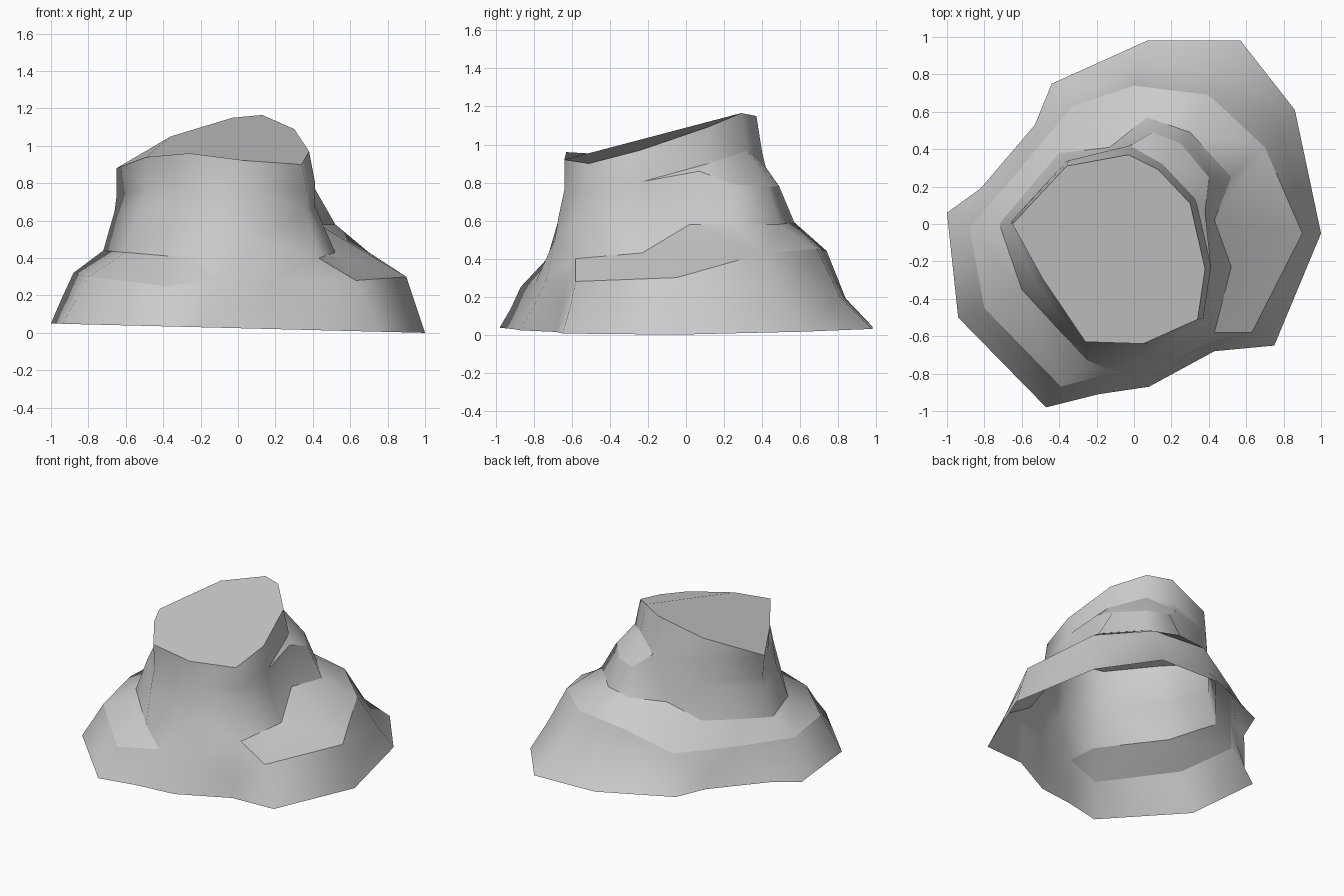
import bpy
import bmesh

# Remove the default cube
default_cube = bpy.data.objects.get("Cube")
if default_cube:
    bpy.data.objects.remove(default_cube, do_unlink=True)

# One plain stone colour
STONE_COLOUR = (.6, .6, .6, 1)
stone = bpy.data.materials.new("grey stone")
stone.use_nodes = True
stone.diffuse_color = STONE_COLOUR
shader = stone.node_tree.nodes["Principled BSDF"]
shader.inputs["Base Color"].default_value = STONE_COLOUR
shader.inputs["Roughness"].default_value = .8

# Foot outline on the ground, counter-clockwise from the -x side
foot_outline = [
    (-1, .06), (-.94, -.5), (-.47, -.98), (-.19, -.91), (.08, -.87),
    (.43, -.68), (.75, -.65), (1, -.05), (.86, .61), (.57, .98),
    (.07, .98), (-.44, .75), (-.53, .53), (-.82, .19),
]

# Skirt part-way up, drawn in at the back so that the foot flares
skirt = [
    (-.94, .02, .19), (-.87, -.48, .17), (-.43, -.92, .14),
    (-.14, -.85, .15), (.14, -.8, .15), (.44, -.65, .14), (.69, -.61, .14),
    (.95, -.05, .15), (.78, .52, .2), (.48, .81, .2), (.04, .84, .19),
    (-.38, .68, .17), (-.52, .46, .17), (-.72, .23, .17),
]

# Outer lip of the two sloping ledges, joined by plain wall between them
ledge_lip = [
    (-.88, -.02, .32), (-.8, -.45, .3), (-.39, -.87, .25),
    (-.1, -.79, .28), (.2, -.73, .3), (.44, -.63, .27), (.63, -.58, .28),
    (.9, -.05, .3), (.7, .41, .43), (.4, .69, .45), (0, .74, .44),
    (-.33, .63, .3), (-.63, .27, .3),
]

# Crease where the ledges meet the upper wall
ledge_crease = [
    (-.72, 0, .44), (-.6, -.35, .43), (-.25, -.73, .4), (.08, -.69, .5),
    (.43, -.58, .4), (.52, -.23, .43), (.43, .02, .58), (.52, .25, .58),
    (.3, .49, .58), (.07, .57, .59), (-.13, .41, .55), (-.4, .38, .47),
    (-.58, .17, .45),
]

# Neck of the rock, including the lip of the small upper step at the back
neck = [
    (-.66, 0, .65), (-.53, -.31, .66), (-.26, -.66, .64), (.05, -.67, .62),
    (.37, -.52, .65), (.41, -.23, .68), (.38, .07, .86), (.4, .25, .79),
    (.25, .43, .78), (.1, .49, .78), (-.02, .42, .88), (-.37, .33, .72),
]

# Slanted rim of the flat top
rim = [
    (-.65, 0, .88), (-.49, -.29, .94), (-.26, -.63, .96), (.05, -.64, .92),
    (.34, -.51, .9), (.38, -.24, .97), (.3, .11, 1.09), (.13, .29, 1.165),
    (-.03, .37, 1.15), (-.36, .31, 1.05),
]


def foot_height(x, y):
    """The foot rises slightly toward the -x side and the back."""
    return .025 * (1 - x) + .02 * max(0, y)


def stitch(mesh, lower, upper):
    """Join two closed rings of unequal count, always by the shorter edge."""
    faces = []
    i = j = 0
    while i < len(lower) or j < len(upper):
        a, b = lower[i % len(lower)], upper[j % len(upper)]
        next_a = lower[(i + 1) % len(lower)]
        next_b = upper[(j + 1) % len(upper)]
        lower_step = (next_a.co - b.co).length
        upper_step = (next_b.co - a.co).length
        if j == len(upper) or (i < len(lower) and lower_step < upper_step):
            faces.append(mesh.faces.new((a, next_a, b)))
            i += 1
        else:
            faces.append(mesh.faces.new((a, next_b, b)))
            j += 1
    return faces


# Rings from the ground upward; the shoulder is the rim, lowered and widened
foot = [(x, y, foot_height(x, y)) for x, y in foot_outline]
shoulder = [(x * 1.03 + .02, y * 1.03 + .02, z * .83) for x, y, z in rim]
outlines = [foot, skirt, ledge_lip, ledge_crease, neck, shoulder, rim]

# Skin the rings into an open-bottomed shell and close the flat top
rock = bmesh.new()
rings = [[rock.verts.new(point) for point in outline] for outline in outlines]
bands = [stitch(rock, low, high) for low, high in zip(rings, rings[1:])]
cap = rock.faces.new(rings[-1])
rock.normal_update()

# Ledges, upper step and top are crisp plates; the walls are smooth
ledge_band, step_band = bands[2], bands[4]
plates = {face for face in ledge_band + step_band if face.normal.z > .5}
plates.add(cap)
for face in rock.faces:
    face.smooth = True
for edge in rock.edges:
    plate_count = sum(face in plates for face in edge.link_faces)
    edge.smooth = plate_count != 1

# Make the object
mesh = bpy.data.meshes.new("rock_mound")
rock.to_mesh(mesh)
rock.free()
mesh.materials.append(stone)
rock_mound = bpy.data.objects.new("rock_mound", mesh)
bpy.context.collection.objects.link(rock_mound)
